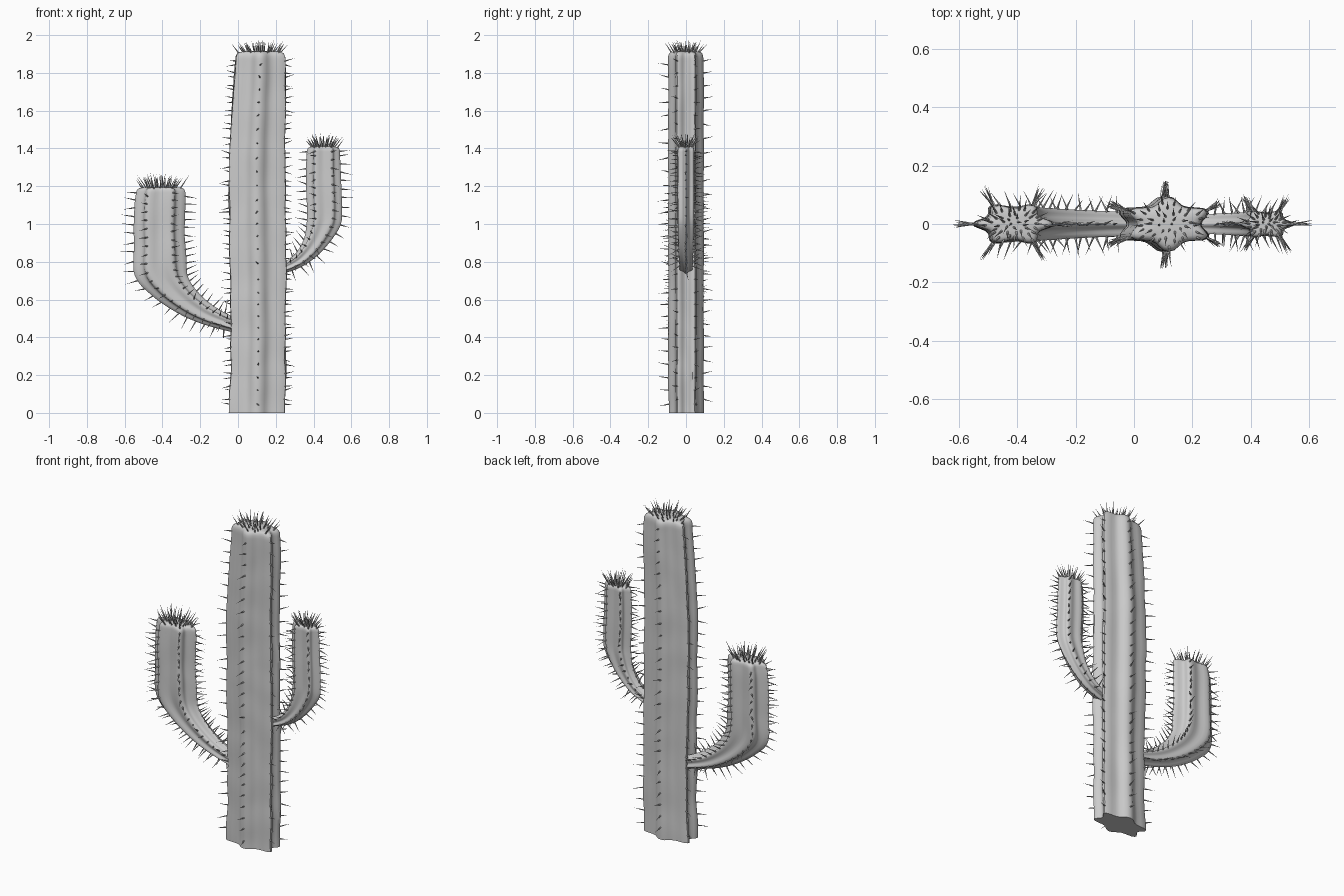
import bpy, bmesh, math, random
from mathutils import Vector, noise

if "Cube" in bpy.data.objects:
    bpy.data.objects.remove(bpy.data.objects["Cube"])

random.seed(4)
RIBS, SIDES = 6, 48
Y, Z = Vector((0, 1, 0)), Vector((0, 0, 1))


def catmull(p, q, r, s, t):
    return [0.5 * (2 * b + (c - a) * t + (2 * a - 5 * b + 4 * c - d) * t * t
                   + (3 * b - a - 3 * c + d) * t ** 3) for a, b, c, d in zip(p, q, r, s)]


def sample_rings(ctrl, step):
    """Spread rings evenly along a limb given by outer edge, inner edge and depth."""
    pts = [ctrl[0]] + ctrl + [ctrl[-1]]
    rings, last = [], None
    for i in range(len(ctrl) - 1):
        for k in range(40):
            ox, oz, ix, iz, b = catmull(*pts[i:i + 4], k / 40)
            o, n = Vector((ox, 0, oz)), Vector((ix, 0, iz))
            c = (o + n) / 2
            if last is None or (c - last).length >= step:
                rings.append((c, (o - n) / 2, b))
                last = c
    ox, oz, ix, iz, b = ctrl[-1]
    o, n = Vector((ox, 0, oz)), Vector((ix, 0, iz))
    rings.append(((o + n) / 2, (o - n) / 2, b))
    return rings


def make_object(name, bm, angle):
    bmesh.ops.recalc_face_normals(bm, faces=bm.faces)
    me = bpy.data.meshes.new(name)
    bm.to_mesh(me)
    bm.free()
    ob = bpy.data.objects.new(name, me)
    bpy.context.collection.objects.link(ob)
    bpy.ops.object.select_all(action='DESELECT')
    ob.select_set(True)
    bpy.context.view_layer.objects.active = ob
    bpy.ops.object.shade_smooth_by_angle(angle=math.radians(angle))
    return ob


def add_spine(bm, base, direction, length, radius=0.0045):
    d = direction.normalized()
    u = d.orthogonal().normalized()
    v = d.cross(u)
    root = base - d * 0.006
    ring = [bm.verts.new(root + (u * math.cos(a) + v * math.sin(a)) * radius)
            for a in (math.tau * i / 5 for i in range(5))]
    tip = bm.verts.new(base + d * length)
    for i in range(5):
        bm.faces.new((ring[i], ring[(i + 1) % 5], tip))
    bm.faces.new(ring)


def jitter(s):
    return Vector([random.uniform(-s, s) for _ in range(3)])


def limb(name, ctrl, phase, step, every, cap_h, spine_len, first, cap_spines):
    rings = sample_rings(ctrl, step)

    def surface(ring, theta, scale=1.0, lift=0.0):
        c, n, b = ring
        rib = ((1 + math.cos(RIBS * (theta - phase))) / 2) ** 1.3
        r = (0.74 + 0.26 * rib) * scale
        wob = 1 + 0.05 * noise.noise(Vector((math.cos(theta), math.sin(theta), c.z * 6 + c.x * 3)))
        return c + (n * math.cos(theta) + Y * b * math.sin(theta)) * r * wob + Z * lift

    # ribbed body with a softly rounded top
    bm = bmesh.new()
    levels = [(r, 1.0, 0.0) for r in rings]
    levels += [(rings[-1], s, h * cap_h) for s, h in
               ((0.985, 0.35), (0.94, 0.65), (0.86, 0.85), (0.7, 0.95), (0.4, 1.0))]
    loops = [[bm.verts.new(surface(r, math.tau * i / SIDES, s, h)) for i in range(SIDES)]
             for r, s, h in levels]
    for a, b in zip(loops, loops[1:]):
        for i in range(SIDES):
            j = (i + 1) % SIDES
            bm.faces.new((a[i], a[j], b[j], b[i]))
    bm.faces.new(loops[0])
    bm.faces.new(loops[-1])
    make_object(name, bm, 50)

    # spines in rows along the rib crests
    bm = bmesh.new()
    for k in range(RIBS):
        theta = phase + math.tau * k / RIBS
        for j in range(first + k % 2, len(rings), every):
            n = rings[j][1].normalized()
            d = n * math.cos(theta) + Y * math.sin(theta)
            add_spine(bm, surface(rings[j], theta), d + jitter(0.25),
                      spine_len * random.uniform(0.75, 1.1))
    # tuft of spines fanning out of the top
    for i in range(cap_spines):
        theta = i * 2.4
        s = 0.9 * math.sqrt((i + 0.5) / cap_spines)
        lift = cap_h * (1.0 if s < 0.6 else 0.85)
        n = rings[-1][1].normalized()
        d = Z + (n * math.cos(theta) + Y * math.sin(theta)) * s * 0.9
        add_spine(bm, surface(rings[-1], theta, s, lift), d + jitter(0.15),
                  spine_len * random.uniform(0.8, 1.25))
    make_object(name + "_spines", bm, 60)


# trunk: right edge, left edge, depth (edges widened because ribs sit at 30 degrees)
trunk = []
for z, l, r in ((0, -0.045, 0.25), (0.4, -0.035, 0.25), (0.8, -0.042, 0.252), (1.1, -0.047, 0.25),
                (1.35, -0.045, 0.247), (1.6, -0.03, 0.25), (1.8, -0.018, 0.252), (1.875, -0.012, 0.25)):
    c, h = (l + r) / 2, (r - l) / 2 / 0.866
    trunk.append((c + h, z, c - h, z, 0.094))
limb("trunk", trunk, math.radians(30), 0.02, 3, 0.04, 0.056, 2, 45)

# lower left arm: outer edge, inner edge, depth
left = [(0.04, 0.42, 0.04, 0.485, 0.045), (-0.04, 0.43, -0.03, 0.51, 0.048),
        (-0.2, 0.475, -0.13, 0.565, 0.053), (-0.33, 0.535, -0.215, 0.64, 0.06),
        (-0.46, 0.625, -0.265, 0.72, 0.067), (-0.55, 0.73, -0.272, 0.80, 0.073),
        (-0.55, 0.9, -0.28, 0.92, 0.075), (-0.55, 1.1, -0.28, 1.1, 0.075),
        (-0.54, 1.165, -0.28, 1.165, 0.073)]
limb("left_arm", left, 0.0, 0.02, 2, 0.03, 0.07, 5, 45)

# upper right arm
right = [(0.2, 0.735, 0.2, 0.785, 0.036), (0.25, 0.74, 0.25, 0.80, 0.038),
         (0.35, 0.78, 0.31, 0.85, 0.042), (0.45, 0.86, 0.35, 0.93, 0.046),
         (0.53, 0.97, 0.365, 1.02, 0.05), (0.55, 1.05, 0.365, 1.08, 0.05),
         (0.545, 1.25, 0.36, 1.25, 0.05), (0.54, 1.385, 0.365, 1.385, 0.05)]
limb("right_arm", right, 0.0, 0.02, 2, 0.025, 0.066, 4, 35)
